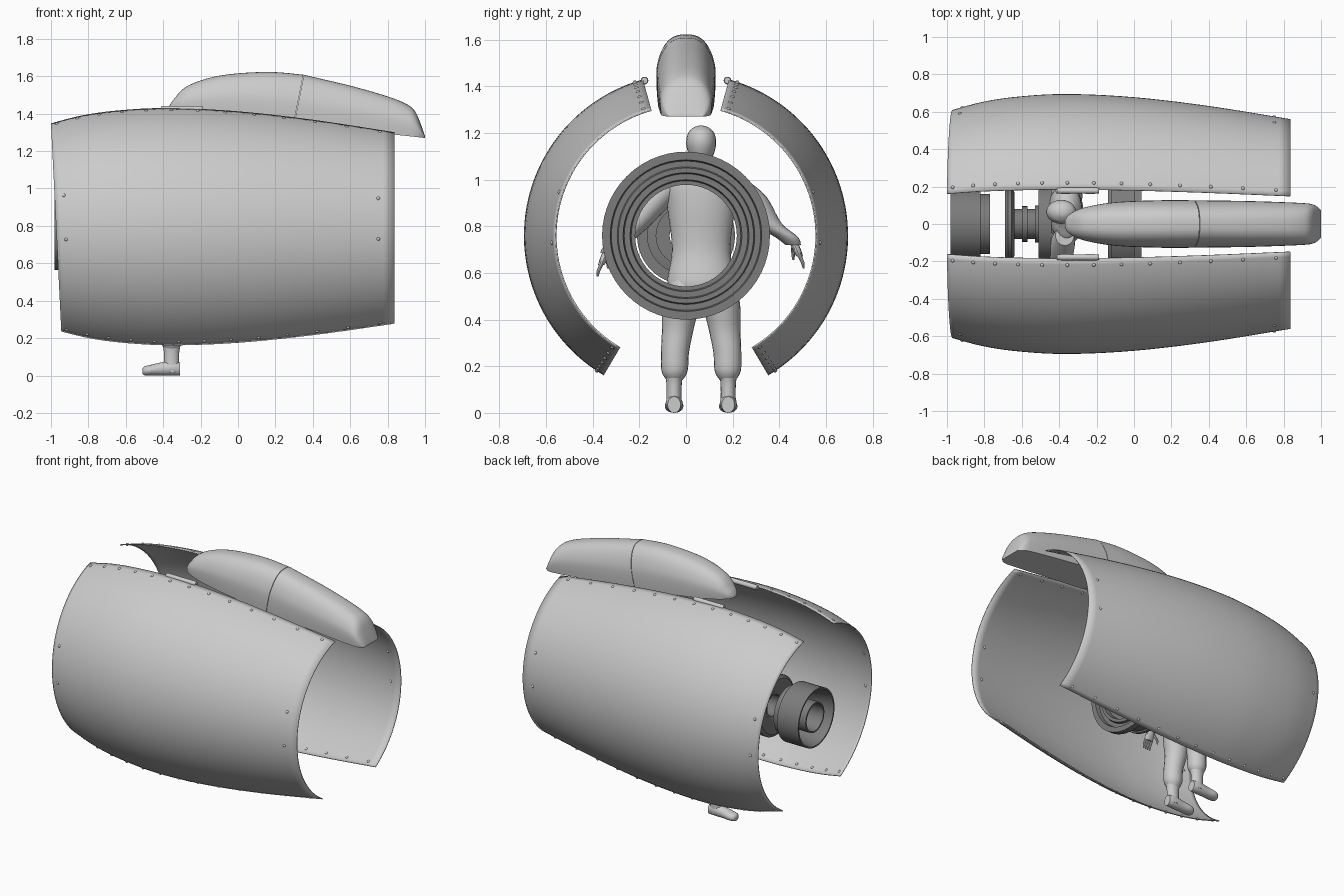
import bpy, bmesh, math
from mathutils import Vector

cube = bpy.data.objects.get("Cube")
if cube:
    bpy.data.objects.remove(cube, do_unlink=True)

AXIS_Z = 0.76
parts = []


def material(name, v):
    m = bpy.data.materials.new(name)
    m.use_nodes = True
    m.diffuse_color = (v, v, v, 1)
    m.node_tree.nodes["Principled BSDF"].inputs["Base Color"].default_value = (v, v, v, 1)
    return m


LIGHT = material("light grey", 0.6)
DARK = material("dark grey", 0.2)


def finish(name, bm, mat, recalc=True):
    if recalc:
        bmesh.ops.recalc_face_normals(bm, faces=bm.faces)
    me = bpy.data.meshes.new(name)
    bm.to_mesh(me)
    bm.free()
    me.materials.append(mat)
    ob = bpy.data.objects.new(name, me)
    bpy.context.collection.objects.link(ob)
    parts.append(ob)
    return ob


def smooth_path(pts, steps=5):
    """Catmull-Rom samples through tuples of any length."""
    pts = [Vector(p) for p in pts]
    out = []
    for i in range(len(pts) - 1):
        a, b, c, d = pts[max(i - 1, 0)], pts[i], pts[i + 1], pts[min(i + 2, len(pts) - 1)]
        for k in range(steps):
            t = k / steps
            out.append(0.5 * (2 * b + (c - a) * t + (2 * a - 5 * b + 4 * c - d) * t * t
                              + (3 * b - a - 3 * c + d) * t ** 3))
    return out + [pts[-1]]


def bridge(bm, rings, caps=True, loop=True):
    rows = [[bm.verts.new(p) for p in ring] for ring in rings]
    n = len(rows[0])
    for r, s in zip(rows, rows[1:]):
        for i in range(n if loop else n - 1):
            j = (i + 1) % n
            bm.faces.new((r[i], r[j], s[j], s[i]))
    if caps:
        bm.faces.new(rows[0])
        bm.faces.new(rows[-1])


def loft(bm, stations, along="z", n=20):
    """Elliptical sections: x, y, z and two half sizes."""
    rings = []
    for x, y, z, a, b in smooth_path(stations):
        ring = []
        for i in range(n):
            t = math.tau * i / n
            c, s = math.cos(t), math.sin(t)
            ring.append((x + a * c, y + b * s, z) if along == "z" else (x, y + a * c, z + b * s))
        rings.append(ring)
    bridge(bm, rings)


def lathe(name, profile, n=56):
    """Closed profile of (x, radius) turned about the long axis."""
    bm = bmesh.new()
    rings = []
    for x, r in profile + profile[:1]:
        rings.append([(x, r * math.cos(math.tau * i / n), AXIS_Z + r * math.sin(math.tau * i / n))
                      for i in range(n)])
    bridge(bm, rings, caps=False)
    bmesh.ops.remove_doubles(bm, verts=bm.verts, dist=1e-5)
    return finish(name, bm, DARK)


# cowl halves
COWL = smooth_path([(-0.97, 0.607), (-0.8, 0.652), (-0.6, 0.68), (-0.35, 0.692),
                    (0, 0.675), (0.4, 0.628), (0.835, 0.558)])


def cowl_point(x, r, deg, side):
    t = math.radians(deg)
    up = r * math.cos(t)
    return Vector((x - 0.05 * up * (0.83 - x) / 1.8, side * r * math.sin(t), AXIS_Z + up))


def cowl_radius(x):
    for a, b in zip(COWL, COWL[1:]):
        if x <= b[0]:
            return a[1] + (b[1] - a[1]) * (x - a[0]) / (b[0] - a[0])
    return COWL[-1][1]


for side, label in ((-1, "front"), (1, "back")):
    bm = bmesh.new()
    bridge(bm, [[cowl_point(x, r, 15.4 + 134.1 * i / 48, side) for i in range(49)]
                for x, r in COWL], caps=False, loop=False)
    ob = finish(label + "_cowl", bm, LIGHT)
    solid = ob.modifiers.new("thickness", "SOLIDIFY")
    solid.thickness = 0.006
    solid.offset = 0

    # rivets along both long edges and in pairs near the ends
    spots = [(-0.94 + 1.7 * (0.75 * k / 12 + 0.25 * (k / 12) ** 2), d)
             for k in range(13) for d in (18.5, 146.5)]
    spots += [(x, d) for x in (-0.92, 0.75) for d in (71, 93)]
    bm = bmesh.new()
    for x, d in spots:
        new = bmesh.ops.create_icosphere(bm, subdivisions=2, radius=0.01)["verts"]
        bmesh.ops.translate(bm, verts=new, vec=cowl_point(x, cowl_radius(x), d, side))
    finish(label + "_rivets", bm, LIGHT)

    # hinge barrel
    bm = bmesh.new()
    y, z, r = side * 0.178, 1.425, 0.016
    loft(bm, [(-0.412, y, z, r * 0.6, r * 0.6), (-0.4, y, z, r, r), (-0.3, y, z, r, r),
              (-0.2, y, z, r, r), (-0.188, y, z, r * 0.6, r * 0.6)], "x", 16)
    finish(label + "_hinge", bm, LIGHT)

# top fairing in two pieces: x, top height, half width
FAIRING = [(-0.37, 1.435, 0.02), (-0.345, 1.475, 0.055), (-0.27, 1.548, 0.093), (-0.1, 1.603, 0.125),
           (0.15, 1.623, 0.136), (0.348, 1.608, 0.136), (0.6, 1.55, 0.132), (0.8, 1.492, 0.125),
           (0.9, 1.452, 0.12), (0.945, 1.415, 0.115), (0.975, 1.35, 0.103), (1.0, 1.28, 0.08)]


def fairing(name, stations):
    bm = bmesh.new()
    rings = []
    for x, top, w in smooth_path(stations, 6):
        base = min(1.42 - 0.15 * (x + 0.37) / 1.37, top - 0.008)
        ring = []
        for i in range(33):
            t = math.pi * i / 32
            c, s = math.cos(t), max(math.sin(t), 0)
            y = w * math.copysign(abs(c) ** 0.75, c) * (0.9 + 0.1 * min(1, s * 2.2))
            z = base + (top - base) * s ** 0.9
            lean = 0.2 * (z - 1.6) * math.exp(-((x - 0.35) / 0.2) ** 2)
            ring.append((x + lean, y, z))
        rings.append(ring)
    bridge(bm, rings)
    finish(name, bm, LIGHT)


fairing("fairing_nose", FAIRING[:6])
fairing("fairing_tail", [(0.351, 1.6077, 0.136)] + FAIRING[6:])

# engine core rings and tubes
lathe("main_casing", [(0.04, 0.36), (0.04, 0.325), (0.015, 0.32), (0.015, 0.295), (0.03, 0.29),
                      (0.03, 0.27), (0, 0.265), (0, 0.24), (-0.02, 0.235), (-0.02, 0.218),
                      (-0.14, 0.218), (-0.14, 0.31), (-0.12, 0.31), (-0.12, 0.3), (0, 0.3), (0, 0.36)])
lathe("exhaust_outer_tube", [(-0.98, 0.195), (-0.98, 0.185), (-0.79, 0.15), (-0.77, 0.15),
                             (-0.77, 0.16), (-0.82, 0.16), (-0.82, 0.195)])
lathe("exhaust_inner_tube", [(-0.97, 0.1), (-0.97, 0.09), (-0.8, 0.075), (-0.8, 0.1)])
lathe("turbine_disc", [(-0.69, 0.12), (-0.69, 0.18), (-0.675, 0.2), (-0.655, 0.2), (-0.64, 0.17),
                       (-0.64, 0.07), (-0.66, 0.07)])
lathe("turbine_shaft", [(-0.65, 0.08), (-0.6, 0.08), (-0.6, 0.095), (-0.57, 0.095), (-0.57, 0.08),
                        (-0.53, 0.08), (-0.53, 0.1), (-0.49, 0.1), (-0.49, 0.13), (-0.44, 0.13),
                        (-0.44, 0.07), (-0.65, 0.07)])
lathe("turbine_rear_ring", [(-0.51, 0.21), (-0.44, 0.21), (-0.44, 0.165), (-0.51, 0.165)])

# standing mechanic, turned towards the exhaust
CY = 0.065
bm = bmesh.new()
loft(bm, [(-0.36, CY, 0.48, 0.05, 0.1), (-0.36, CY, 0.55, 0.09, 0.145), (-0.37, CY, 0.7, 0.08, 0.125),
          (-0.37, CY, 0.88, 0.092, 0.145), (-0.36, CY, 0.99, 0.08, 0.155), (-0.36, CY, 1.045, 0.055, 0.09),
          (-0.375, CY, 1.08, 0.042, 0.042), (-0.385, CY, 1.13, 0.042, 0.04)], n=28)
finish("mechanic_torso", bm, LIGHT)

bm = bmesh.new()
loft(bm, [(-0.4, CY, 1.065, 0.025, 0.02), (-0.4, CY, 1.09, 0.062, 0.046), (-0.39, CY, 1.15, 0.079, 0.064),
          (-0.385, CY, 1.2, 0.068, 0.056), (-0.385, CY, 1.226, 0.035, 0.028),
          (-0.385, CY, 1.232, 0.006, 0.006)])
finish("mechanic_head", bm, LIGHT)

ARMS = {"left": [(-0.06, 1.01), (-0.11, 0.93), (-0.2, 0.82), (-0.3, 0.72), (-0.335, 0.685)],
        "right": [(0.19, 1.01), (0.27, 0.93), (0.345, 0.815), (0.43, 0.755), (0.46, 0.72)]}
for side, label in ((-1, "left"), (1, "right")):
    # sleeve
    bm = bmesh.new()
    sizes = (0.05, 0.066, 0.058, 0.045, 0.03)
    arm = ARMS[label]
    loft(bm, [(-0.37 - 0.012 * i, y, z, s, s * 1.1) for i, ((y, z), s) in enumerate(zip(arm, sizes))])
    finish(label + "_arm", bm, LIGHT)

    # hand with fingers and thumb
    hx, (hy, hz) = -0.42, arm[-1]
    bm = bmesh.new()
    loft(bm, [(hx, hy, hz + 0.015, 0.02, 0.018), (hx, hy + side * 0.015, hz - 0.02, 0.032, 0.018),
              (hx, hy + side * 0.028, hz - 0.05, 0.03, 0.014)], n=12)
    for k in range(4):
        fx = hx - 0.024 + 0.016 * k
        loft(bm, [(fx, hy + side * 0.026, hz - 0.045, 0.008, 0.009),
                  (fx, hy + side * 0.04, hz - 0.075, 0.007, 0.008),
                  (fx, hy + side * 0.044, hz - 0.1, 0.004, 0.004)], n=8)
    loft(bm, [(hx - 0.02, hy, hz - 0.01, 0.01, 0.01), (hx - 0.045, hy, hz - 0.04, 0.008, 0.008),
              (hx - 0.05, hy, hz - 0.065, 0.004, 0.004)], n=8)
    finish(label + "_hand", bm, LIGHT)

    # trouser leg gathered above the ankle
    bm = bmesh.new()
    loft(bm, [(-0.36, CY + side * 0.07, 0.58, 0.07, 0.06), (-0.36, CY + side * 0.085, 0.48, 0.085, 0.08),
              (-0.365, CY + side * 0.1, 0.36, 0.07, 0.068), (-0.355, CY + side * 0.112, 0.26, 0.06, 0.06),
              (-0.355, CY + side * 0.114, 0.18, 0.058, 0.056), (-0.355, CY + side * 0.114, 0.14, 0.036, 0.034)])
    finish(label + "_leg", bm, LIGHT)

    # boot
    by = CY + side * 0.116
    bm = bmesh.new()
    loft(bm, [(-0.355, by, 0.02, 0.04, 0.034), (-0.355, by, 0.08, 0.04, 0.032),
              (-0.355, by, 0.125, 0.041, 0.033), (-0.355, by, 0.15, 0.045, 0.036)])
    loft(bm, [(-0.31, by, 0.035, 0.028, 0.035), (-0.35, by, 0.04, 0.036, 0.04),
              (-0.42, by, 0.034, 0.036, 0.034), (-0.47, by, 0.028, 0.04, 0.028),
              (-0.5, by, 0.025, 0.03, 0.024), (-0.51, by, 0.024, 0.012, 0.014)], "x")
    finish(label + "_boot", bm, LIGHT)

# smooth shading with sharp edges kept
bpy.ops.object.select_all(action="DESELECT")
for ob in parts:
    ob.select_set(True)
bpy.context.view_layer.objects.active = parts[0]
bpy.ops.object.shade_smooth_by_angle(angle=math.radians(35))
